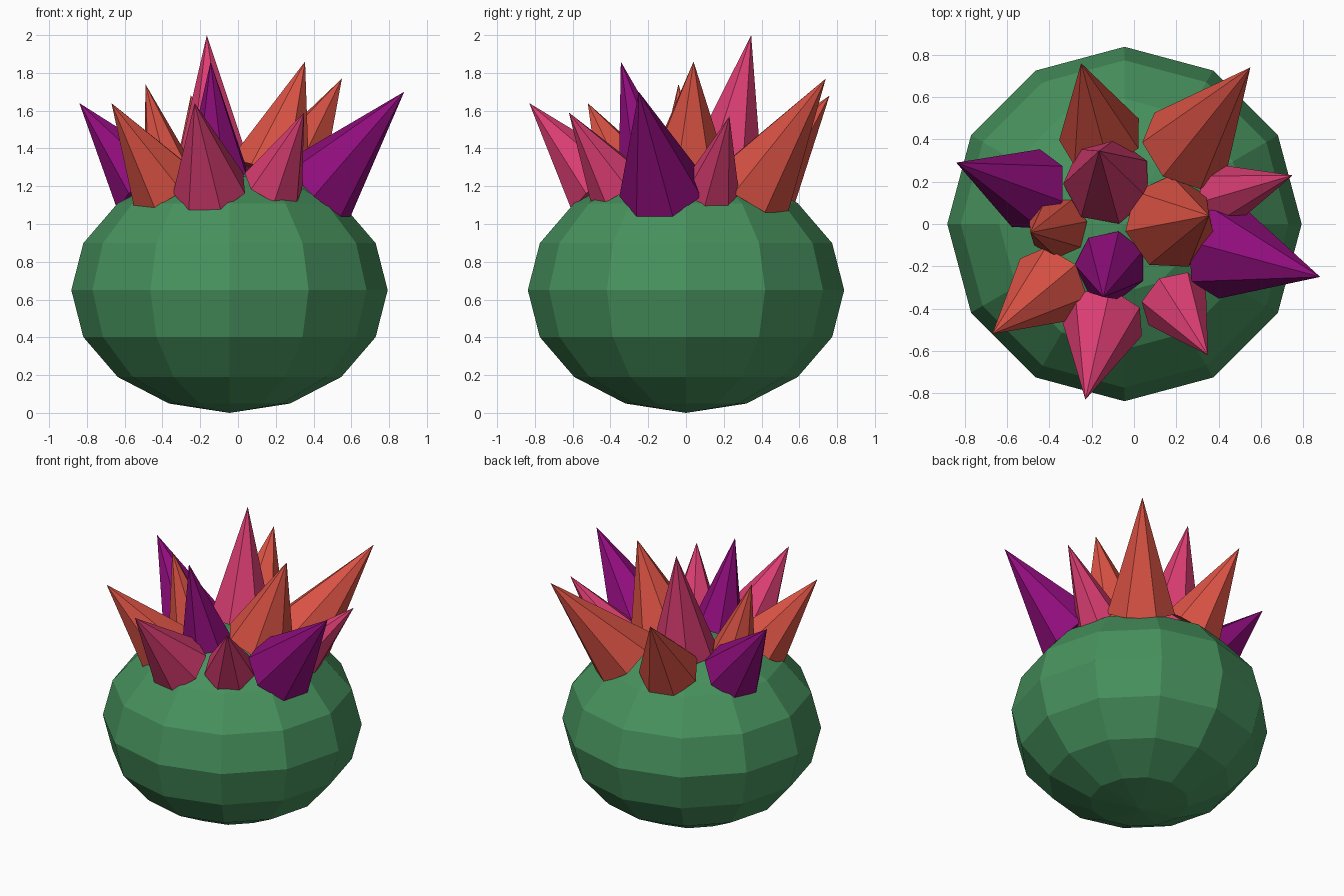
import bpy
from mathutils import Vector

if "Cube" in bpy.data.objects:
    bpy.data.objects.remove(bpy.data.objects["Cube"])


def material(name, rgb):
    m = bpy.data.materials.new(name)
    m.diffuse_color = (*rgb, 1)
    m.use_nodes = True
    m.node_tree.nodes["Principled BSDF"].inputs["Base Color"].default_value = m.diffuse_color
    return m


GREEN = material("cactus green", (0.063, 0.285, 0.11))
ORANGE = material("coral orange", (0.70, 0.085, 0.058))
PINK = material("rose pink", (0.70, 0.047, 0.17))
PURPLE = material("deep purple", (0.275, 0.004, 0.20))

CENTRE = Vector((-0.045, 0, 0.65))
RX, RZ = 0.8375, 0.65

# Squashed low-poly body
bpy.ops.mesh.primitive_uv_sphere_add(segments=12, ring_count=8, radius=1, location=CENTRE)
body = bpy.context.object
body.name = "body"
body.scale = (RX, RX, RZ)
body.data.materials.append(GREEN)


def spike(name, mat, tip, radius, base=None):
    """Seven-sided cone from the body surface to the tip, radial unless a base is given."""
    tip = Vector(tip)
    if base is None:
        d = tip - CENTRE
        t = ((d.x ** 2 + d.y ** 2) / RX ** 2 + d.z ** 2 / RZ ** 2) ** -0.5
        base = CENTRE + d * t
    base = Vector(base)
    axis = tip - base
    bpy.ops.mesh.primitive_cone_add(vertices=7, radius1=radius, radius2=0,
                                    depth=axis.length, location=(base + tip) / 2,
                                    rotation=axis.to_track_quat('Z', 'Y').to_euler())
    o = bpy.context.object
    o.name = name
    o.data.materials.append(mat)


# Outer ring of petals: colour, tip, base radius
outer = [
    (ORANGE, (-0.25, 0.76, 1.68), 0.20),
    (ORANGE, (0.55, 0.74, 1.77), 0.225),
    (PURPLE, (-0.84, 0.29, 1.64), 0.20),
    (PINK, (0.75, 0.23, 1.57), 0.15),
    (PURPLE, (0.88, -0.25, 1.70), 0.23),
    (PINK, (0.35, -0.62, 1.59), 0.165),
    (PINK, (-0.23, -0.83, 1.64), 0.20),
    (ORANGE, (-0.67, -0.52, 1.64), 0.195),
]
for i, (mat, tip, r) in enumerate(outer):
    spike(f"outer_petal_{i + 1}", mat, tip, r)

# Inner, more upright petals with their own base centres
inner = [
    (PINK, (-0.165, 0.345, 2.0), 0.21, (-0.125, 0.20, 1.275)),
    (ORANGE, (0.355, 0.04, 1.86), 0.225, (0.17, 0.005, 1.275)),
    (PURPLE, (-0.145, -0.345, 1.86), 0.17, (-0.11, -0.195, 1.275)),
    (ORANGE, (-0.49, -0.04, 1.74), 0.145, (-0.36, -0.015, 1.245)),
]
for i, (mat, tip, r, base) in enumerate(inner):
    spike(f"inner_petal_{i + 1}", mat, tip, r, base)
